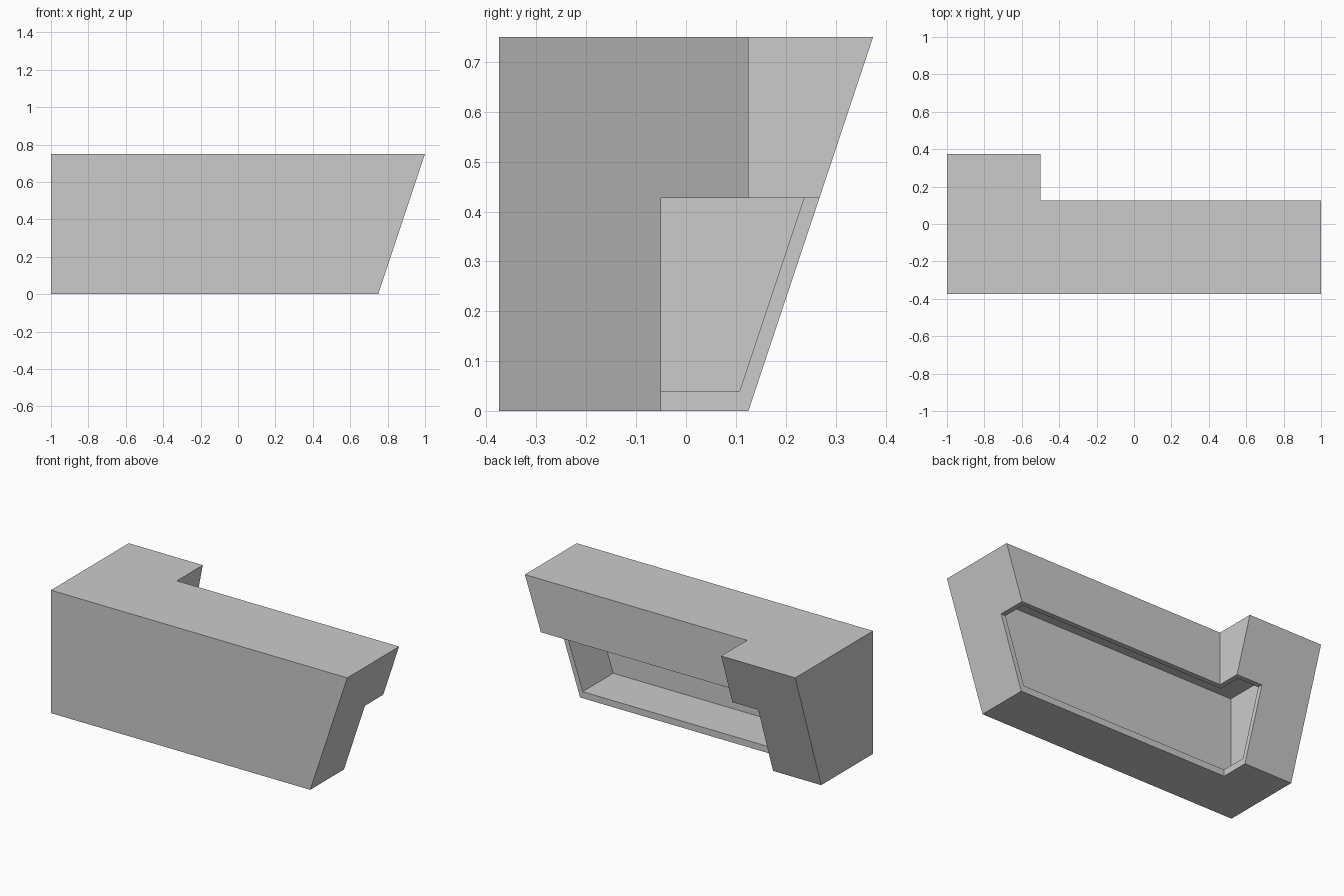
import bpy
import bmesh

cube = bpy.data.objects.get("Cube")
if cube:
    bpy.data.objects.remove(cube, do_unlink=True)

WALL = 0.031      # panel thickness
FLOOR = 0.04      # base thickness
TOP = 0.75        # counter height
STEP = 0.427      # underside of the overhang

grey = bpy.data.materials.new("light_grey")
grey.use_nodes = True
grey.diffuse_color = (0.6, 0.6, 0.6, 1)
grey.node_tree.nodes["Principled BSDF"].inputs["Base Color"].default_value = grey.diffuse_color

bm = bmesh.new()

# Paths round the L plan: wide overhang, narrow body, and the body's open wall
WIDE, NARROW, WALLS = "ABPCDEQF", "ABPRQF", "QFABP"


def plan(z, t):
    """Named plan corners at height z, moved in by t; both ends lean outward."""
    x0, y0 = t - 1, t - 0.375
    x1, y1 = 0.75 + z / 3 - t, 0.125 + z / 3 - t
    corners = {
        "A": (x0, y0), "B": (x1, y0), "P": (x1, -0.05), "C": (x1, 0.125 - t),
        "D": (-0.5 - t, 0.125 - t), "E": (-0.5 - t, y1),
        "Q": (-0.675, y1), "F": (x0, y1), "R": (-0.675, -0.05),
    }
    return {k: bm.verts.new((x, y, z)) for k, (x, y) in corners.items()}


def strip(low, high, path, closed=False):
    following = path[1:] + (path[0] if closed else "")
    for a, b in zip(path, following):
        bm.faces.new((low[a], low[b], high[b], high[a]))


def cap(ring, path):
    bm.faces.new([ring[k] for k in path])


base, floor_out, step_out, top = (plan(z, 0) for z in (0, FLOOR, STEP, TOP))
floor_in, step_in, ceiling = (plan(z, WALL) for z in (FLOOR, STEP, TOP - WALL))

# Base, floor, ceiling and counter top
cap(base, NARROW)
cap(floor_in, NARROW)
cap(ceiling, WIDE)
cap(top, WIDE)

# Outer walls
strip(base, floor_out, WALLS)
strip(floor_out, step_out, WALLS)
strip(step_out, top, WIDE, True)

# Inner walls
strip(floor_in, step_in, WALLS)
strip(step_in, ceiling, WIDE, True)

# Lip under the overhang, ends of the side walls and edge of the base
strip(step_out, step_in, "PCDEQ")
for end in "PQ":
    bm.faces.new((floor_out[end], step_out[end], step_in[end], floor_in[end]))
    bm.faces.new((base[end], base["R"], floor_in["R"], floor_in[end], floor_out[end]))

# Close the shell and merge flat neighbours
loose = [v for v in bm.verts if not v.link_faces]
bmesh.ops.delete(bm, geom=loose, context='VERTS')
bmesh.ops.remove_doubles(bm, verts=bm.verts, dist=0.0001)
bmesh.ops.recalc_face_normals(bm, faces=bm.faces)
bmesh.ops.dissolve_limit(bm, angle_limit=0.01, verts=bm.verts, edges=bm.edges)

mesh = bpy.data.meshes.new("corner_counter")
bm.to_mesh(mesh)
bm.free()
mesh.materials.append(grey)
counter = bpy.data.objects.new("corner_counter", mesh)
bpy.context.collection.objects.link(counter)
